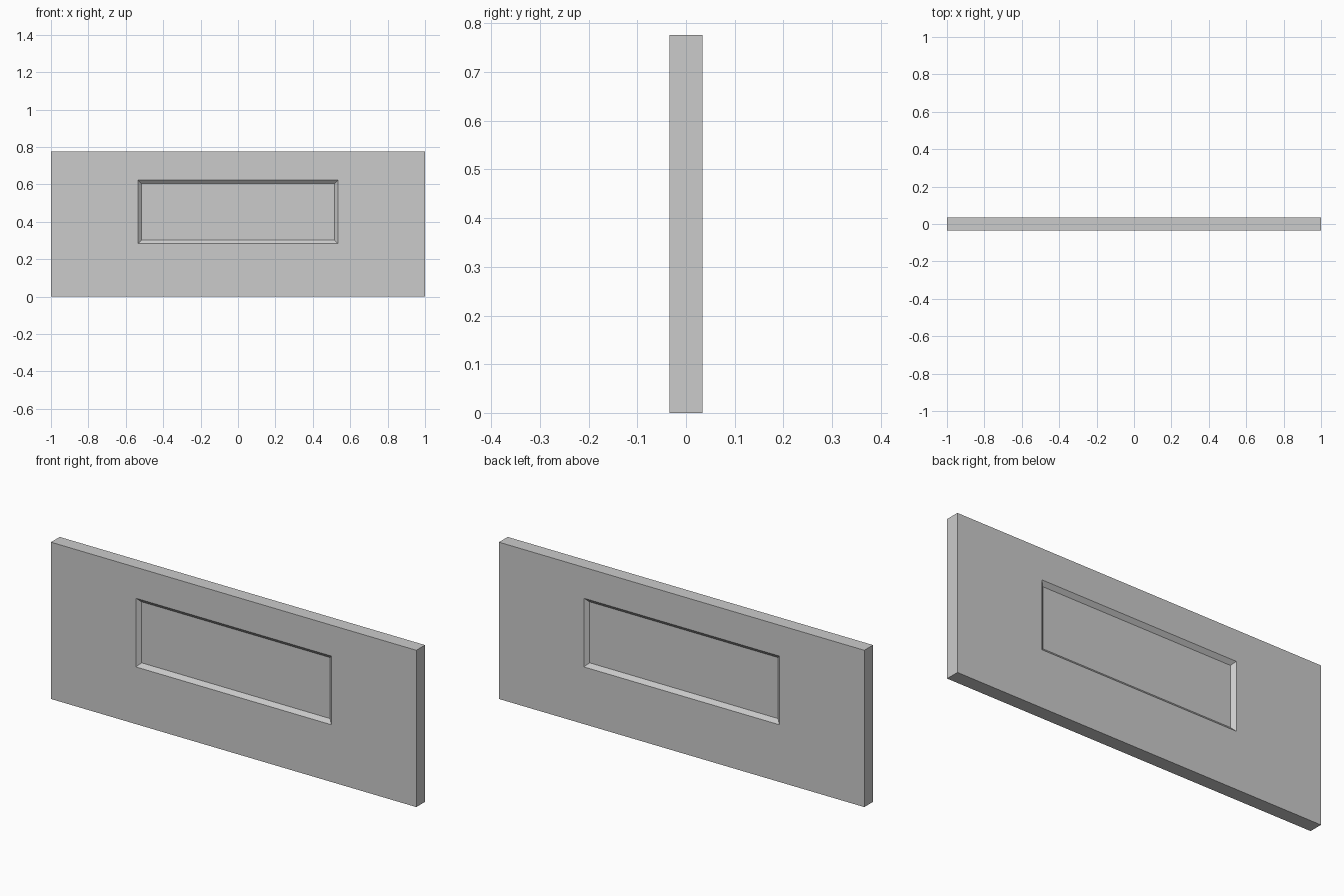
import bpy, bmesh

if "Cube" in bpy.data.objects:
    bpy.data.objects.remove(bpy.data.objects["Cube"])

HALF_T, DEPTH = 0.034, 0.017   # half thickness, recess depth

# Rectangles on each face: x half-width, bottom z, top z, y distance
RINGS = [
    (1.0, 0.0, 0.776, HALF_T),                # slab outline
    (0.535, 0.283, 0.623, HALF_T),            # recess rim
    (0.516, 0.302, 0.604, HALF_T - DEPTH),    # recess floor
]

bm = bmesh.new()


def ring(w, z0, z1, y):
    return [bm.verts.new((x, y, z)) for x, z in ((-w, z0), (w, z0), (w, z1), (-w, z1))]


def bridge(a, b):
    for i in range(4):
        j = (i + 1) % 4
        bm.faces.new((a[i], a[j], b[j], b[i]))


# Front and back faces, each with a bevelled recess
outlines = []
for side in (-1, 1):
    rings = [ring(w, z0, z1, side * y) for w, z0, z1, y in RINGS]
    for a, b in zip(rings, rings[1:]):
        bridge(a, b)
    bm.faces.new(rings[-1])
    outlines.append(rings[0])

# Edges of the slab
bridge(*outlines)
bmesh.ops.recalc_face_normals(bm, faces=bm.faces)

mesh = bpy.data.meshes.new("recessed_panel")
bm.to_mesh(mesh)
bm.free()
bpy.context.collection.objects.link(bpy.data.objects.new("recessed_panel", mesh))
